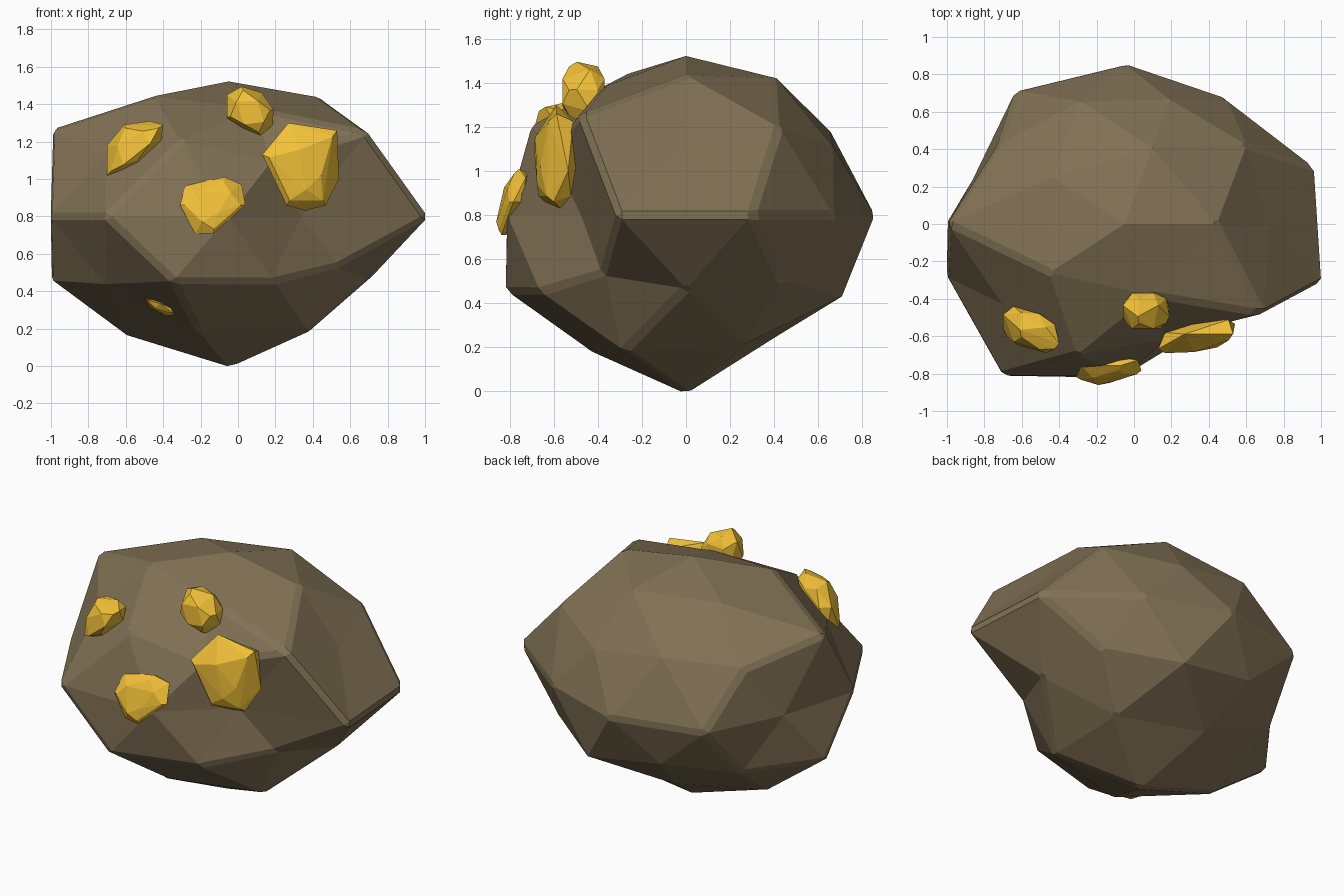
import bpy, bmesh, math
from mathutils import Vector

if "Cube" in bpy.data.objects:
    bpy.data.objects.remove(bpy.data.objects["Cube"])


def material(name, color):
    m = bpy.data.materials.new(name)
    m.diffuse_color = (*color, 1)
    m.use_nodes = True
    m.node_tree.nodes["Principled BSDF"].inputs["Base Color"].default_value = m.diffuse_color
    return m


stone = material("stone", (0.22, 0.165, 0.09))
gold = material("gold", (0.9, 0.54, 0.04))


def finish(bm, name, mat):
    me = bpy.data.meshes.new(name)
    bmesh.ops.recalc_face_normals(bm, faces=bm.faces)
    bm.to_mesh(me)
    bm.free()
    ob = bpy.data.objects.new(name, me)
    bpy.context.collection.objects.link(ob)
    me.materials.append(mat)
    return ob


# Boulder: icosphere with a chiselled radius per vertex, ring by ring from below
RADII = [
    1.095,
    0.93, 0.88, 1.02, 0.97, 0.98,
    0.86, 0.95, 0.90, 0.93, 0.89,
    0.90, 0.88, 1.035, 1.045, 0.79,
    1.05, 0.90, 0.93, 0.96, 0.83, 0.98, 1.09, 0.88, 0.64, 1.09,
    0.835, 0.85, 0.90, 0.88, 0.785,
    0.92, 0.88, 1.08, 0.94, 1.05,
    0.91, 0.89, 0.88, 0.92, 0.83,
    0.88,
]


def ring_key(v):
    angle = (math.degrees(math.atan2(v.co.y, v.co.x)) + 2) % 360
    return (round(v.co.z, 2), angle)


bm = bmesh.new()
bmesh.ops.create_icosphere(bm, subdivisions=2, radius=1)
for v, r in zip(sorted(bm.verts, key=ring_key), RADII):
    sz = 0.82 if v.co.z > 0 else 0.74
    v.co = Vector((v.co.x * 1.03 * r - 0.05, v.co.y * 0.92 * r, v.co.z * sz * r + 0.8))
boulder = finish(bm, "boulder", stone)

# Narrow chamfers on the sharper ridges
bev = boulder.modifiers.new("chamfer", "BEVEL")
bev.width = 0.025
bev.segments = 1
bev.limit_method = 'ANGLE'
bev.angle_limit = math.radians(35)


# Nugget: faceted hull around a front outline, bulging to front and back;
# kx and kz tilt it to follow the boulder's surface
def nugget(name, outline, y, thick, kx=0.0, kz=0.0, cap=0.6):
    cx = sum(p[0] for p in outline) / len(outline)
    cz = sum(p[1] for p in outline) / len(outline)
    bm = bmesh.new()

    def add(px, pz, s, d):
        dx, dz = (px - cx) * s, (pz - cz) * s
        bm.verts.new((cx + dx, y + kx * dx + kz * dz + d * thick, cz + dz))

    for i, (px, pz) in enumerate(outline):
        add(px, pz, 1.0, 0.3 if i % 2 else -0.3)
        if i % 2:
            add(px, pz, cap, -0.95)
            add(px, pz, cap, 0.95)
        else:
            add(px, pz, 0.85, -0.65)
            add(px, pz, 0.85, 0.65)
    res = bmesh.ops.convex_hull(bm, input=bm.verts)
    loose = {g for g in res["geom_interior"] + res["geom_unused"]
             if isinstance(g, bmesh.types.BMVert)}
    bmesh.ops.delete(bm, geom=list(loose), context='VERTS')
    return finish(bm, name, gold)


nugget("nugget_left", [(-0.70, 1.02), (-0.65, 1.01), (-0.53, 1.09), (-0.41, 1.20),
                       (-0.40, 1.29), (-0.47, 1.31), (-0.61, 1.29), (-0.70, 1.18)],
       -0.565, 0.10, kx=-0.35, kz=0.1)
nugget("nugget_top", [(-0.06, 1.33), (-0.06, 1.45), (0.02, 1.495), (0.13, 1.46),
                      (0.19, 1.37), (0.185, 1.27), (0.12, 1.23), (0.01, 1.25)],
       -0.465, 0.10)
nugget("nugget_right", [(0.13, 1.13), (0.27, 1.30), (0.53, 1.26), (0.54, 1.00),
                        (0.47, 0.86), (0.36, 0.83), (0.26, 0.86)],
       -0.595, 0.085, kx=0.2, cap=0.45)
nugget("nugget_middle", [(-0.31, 0.86), (-0.28, 0.97), (-0.07, 1.01), (0.02, 0.97),
                         (0.04, 0.86), (-0.09, 0.79), (-0.13, 0.71), (-0.23, 0.71)],
       -0.785, 0.05, kx=0.1, kz=0.25)
nugget("nugget_low", [(-0.50, 0.36), (-0.42, 0.35), (-0.35, 0.31), (-0.32, 0.27),
                      (-0.39, 0.27), (-0.47, 0.31)],
       -0.49, 0.07, kz=-0.8)
